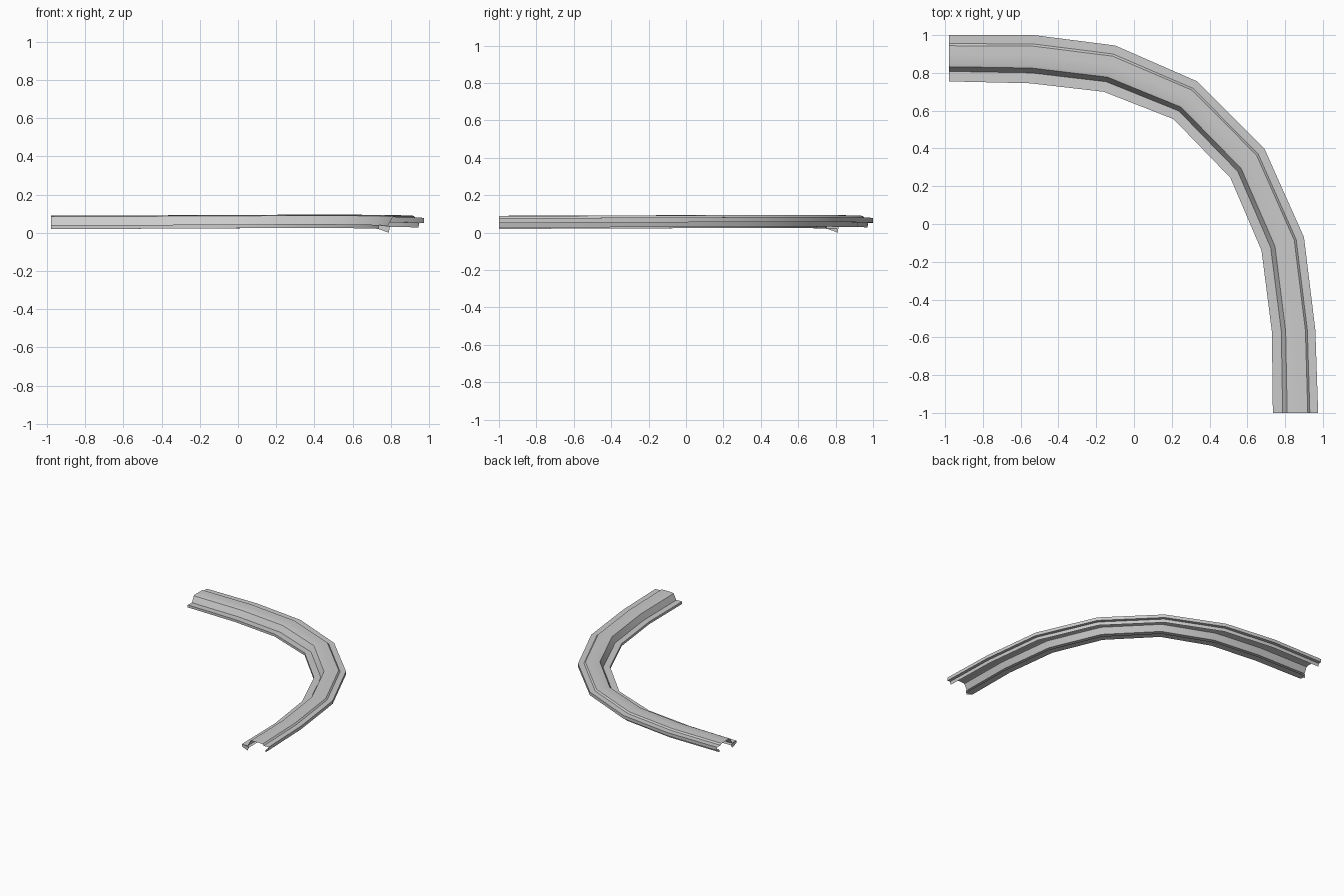
import bpy, bmesh, math
from mathutils import Vector

if "Cube" in bpy.data.objects:
    bpy.data.objects.remove(bpy.data.objects["Cube"], do_unlink=True)

# One grey metal colour
grey = bpy.data.materials.new("grey_metal")
grey.use_nodes = True
grey.diffuse_color = (0.6, 0.6, 0.6, 1)
grey.node_tree.nodes["Principled BSDF"].inputs["Base Color"].default_value = (0.6, 0.6, 0.6, 1)

# Inner and outer edges of the bend: seven straight segments
INNER = [(-.98, .755), (-.55, .745), (-.16, .70), (.21, .555),
         (.51, .245), (.675, -.14), (.73, -.57), (.735, -1)]
OUTER = [(-.98, 1), (-.53, 1), (-.1, .945), (.335, .755),
         (.69, .40), (.9, -.07), (.96, -.56), (.975, -1)]
WIDTH = .24


def place(i, t, z):
    """Point on rib i, at t across the width and height z."""
    p = Vector(INNER[i]).lerp(Vector(OUTER[i]), t / WIDTH)
    rise = .005 * math.sin(math.pi * i / (len(INNER) - 1)) ** 2
    return (p.x, p.y, z + rise)


def finish(name, bm):
    mesh = bpy.data.meshes.new(name)
    bm.to_mesh(mesh)
    bm.free()
    mesh.materials.append(grey)
    ob = bpy.data.objects.new(name, mesh)
    bpy.context.collection.objects.link(ob)
    bpy.ops.object.select_all(action='DESELECT')
    ob.select_set(True)
    bpy.context.view_layer.objects.active = ob
    bpy.ops.object.shade_smooth_by_angle(angle=math.radians(40))
    return ob


def sweep(name, profile):
    """Sweep an open sheet profile along the ribs."""
    bm = bmesh.new()
    ribs = [[bm.verts.new(place(i, t, z)) for t, z in profile]
            for i in range(len(INNER))]
    for a, b in zip(ribs, ribs[1:]):
        for k in range(len(profile) - 1):
            bm.faces.new((a[k], b[k], b[k + 1], a[k + 1]))
    return finish(name, bm)


# Raised channel, open underneath
sweep("channel_cover", [(.052, .038), (.076, .085), (.09, .089), (.14, .09),
                        (.185, .089), (.196, .078)])
# Inner flange with a folded front edge
sweep("inner_flange", [(.055, .02), (0, .02), (0, .04), (.052, .038)])
# Outer lip folding back to a short leg
sweep("outer_lip", [(.196, .078), (.24, .078), (.24, .052), (.215, .052), (.21, .027)])

# Hanging tab at each end of the inner flange
for name, i in (("left_end_tab", 0), ("front_end_tab", len(INNER) - 1)):
    bm = bmesh.new()
    bm.faces.new([bm.verts.new(place(i, t, z))
                  for t, z in ((0, .04), (0, .02), (.055, 0), (.06, .035))])
    finish(name, bm)
